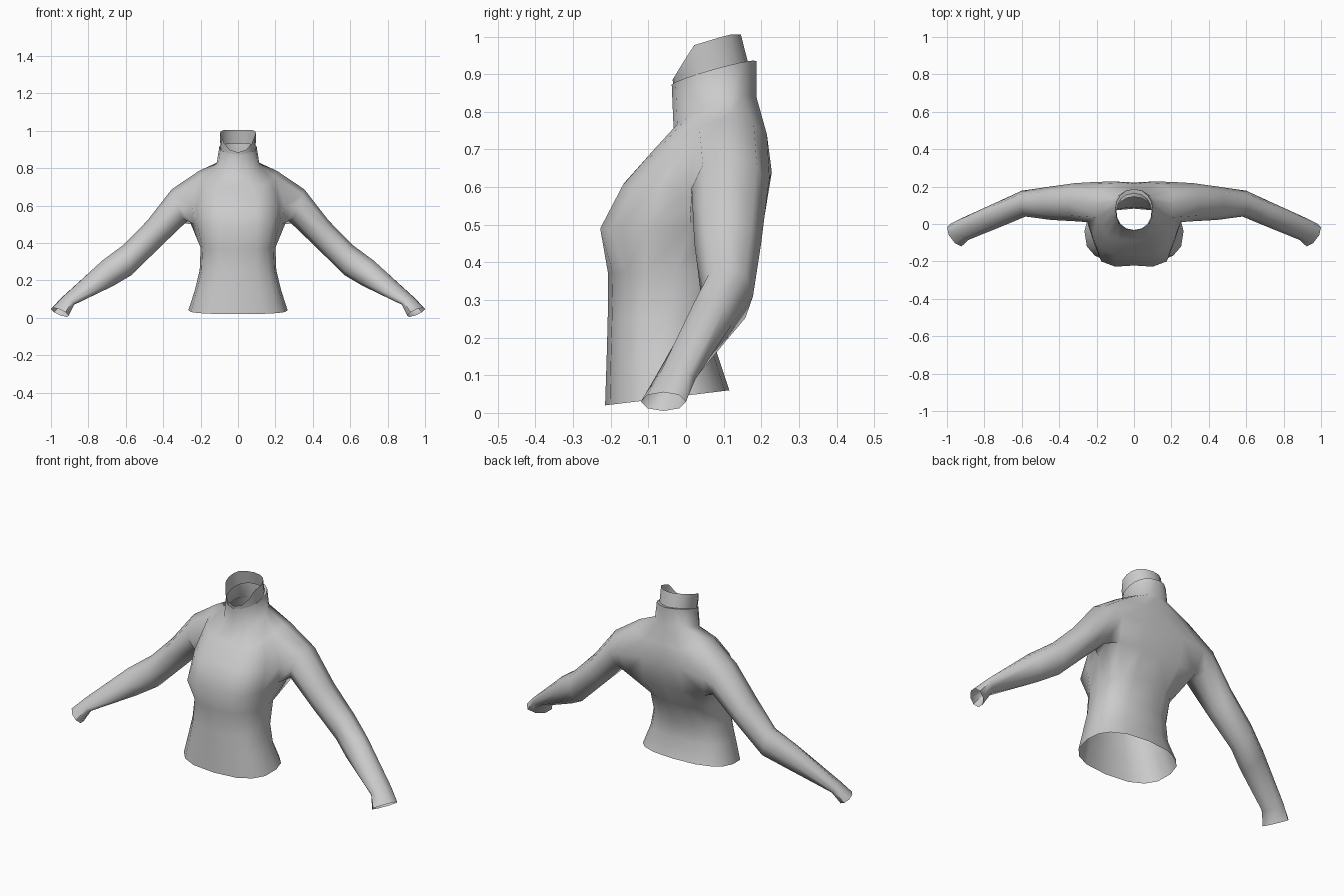
import bpy
import bmesh
import math
from mathutils import Vector

if "Cube" in bpy.data.objects:
    bpy.data.objects.remove(bpy.data.objects["Cube"])

# One knit grey for the whole garment
knit = bpy.data.materials.new("knit_grey")
knit.diffuse_color = (0.6, 0.6, 0.6, 1)
knit.use_nodes = True
knit.node_tree.nodes["Principled BSDF"].inputs["Base Color"].default_value = knit.diffuse_color

ANGLES = [0, 25, 48, 70, 92, 112, 132, 156, 180]


def half_ring(w, front, back, z_front, z_back, power=0.8, bump=0.0):
    """Right half of a rounded cross-section, from centre front to centre back."""
    points = []
    for a in ANGLES:
        s, c = math.sin(math.radians(a)), math.cos(math.radians(a))
        t = (1 - math.copysign(abs(c) ** power, c)) / 2
        points.append(Vector((w * max(s, 0) ** power if 0 < a < 180 else 0,
                              front + (back - front) * t,
                              z_front + (z_back - z_front) * t + bump * s)))
    return points


def add_ring(bm, points):
    return [bm.verts.new(p) if p else None for p in points]


def skin(bm, a, b, closed=False):
    """Quads between two rings, skipping the open gaps."""
    n = len(a)
    for i in range(n if closed else n - 1):
        j = (i + 1) % n
        corners = (a[i], a[j], b[j], b[i])
        if None not in corners:
            bm.faces.new(corners)


def finish(bm, name):
    bmesh.ops.recalc_face_normals(bm, faces=bm.faces[:])
    mesh = bpy.data.meshes.new(name)
    bm.to_mesh(mesh)
    bm.free()
    mesh.materials.append(knit)
    obj = bpy.data.objects.new(name, mesh)
    bpy.context.collection.objects.link(obj)
    mirror = obj.modifiers.new("mirror", 'MIRROR')
    mirror.use_clip = True
    mirror.merge_threshold = 0.002
    bpy.ops.object.select_all(action='DESELECT')
    obj.select_set(True)
    bpy.context.view_layer.objects.active = obj
    bpy.ops.object.modifier_apply(modifier="mirror")
    bpy.ops.object.shade_smooth_by_angle(angle=math.radians(65))


# Body: hem to ribs
bm = bmesh.new()
lower = [half_ring(0.265, -0.215, 0.115, 0.02, 0.06),
         half_ring(0.23, -0.211, 0.082, 0.14, 0.16),
         half_ring(0.205, -0.208, 0.09, 0.25, 0.26),
         half_ring(0.20, -0.207, 0.135, 0.37, 0.38)]

# Body: chest, armhole middle and shoulder line
chest = [(0, -.222, .49), (.1, -.228, .49), (.175, -.2, .485), (.215, -.1, .485),
         (.235, .01, .5), (.262, .1, .525), (.24, .18, .5), (.12, .205, .5), (0, .195, .5)]
upper_chest = [(0, -.165, .61), (.1, -.168, .605), (.17, -.14, .6), (.22, -.07, .6),
               (.25, .01, .6), None, (.26, .222, .62), (.12, .228, .64), (0, .222, .64)]
shoulder = [(0, -.085, .7), (.08, -.085, .7), (.14, -.065, .71), (.175, -.02, .735),
            (.2, .035, .76), (.21, .11, .785), (.2, .18, .765), (.11, .215, .74), (0, .215, .74)]

# Neck
neck = [half_ring(0.115, -0.033, 0.187, 0.755, 0.84, 0.95, 0.02),
        half_ring(0.1, -0.038, 0.187, 0.872, 0.935, 0.95, 0.01)]

rings = [add_ring(bm, r) for r in lower + [chest, upper_chest, shoulder] + neck]
for a, b in zip(rings, rings[1:]):
    skin(bm, a, b)

# Sleeve, starting from the armhole edge (top, back, bottom, front)
A, B, C = rings[4:7]
previous = [C[5], C[6], B[6], A[6], A[5], A[4], B[4], C[4]]
# top x, top z, bottom x, bottom z, front y, back y, forward lean
SLEEVE = [(.355, .687, .285, .505, .015, .218, 0),
          (.485, .52, .41, .385, .022, .2, 0),
          (.61, .392, .57, .228, .04, .178, .01),
          (.725, .307, .665, .172, .0, .125, .02),
          (.935, .113, .885, .066, -.085, .025, .025),
          (.99, .055, .915, .005, -.12, 0, .03)]
for tx, tz, bx, bz, front, back, lean in SLEEVE:
    ring = []
    for k in range(8):
        c, s = math.cos(k * math.pi / 4), math.sin(k * math.pi / 4)
        ring.append(Vector(((tx + bx) / 2 + (tx - bx) / 2 * c + lean * s,
                            (front + back) / 2 + (back - front) / 2 * s,
                            (tz + bz) / 2 + (tz - bz) / 2 * c)))
    ring = add_ring(bm, ring)
    skin(bm, previous, ring, closed=True)
    previous = ring
finish(bm, "sweater_body")

# Inner collar band, tall at the back and dipping at the front
bm = bmesh.new()
base = half_ring(0.094, -0.032, 0.165, 0.868, 0.93, 0.95, 0.01)
top = half_ring(0.097, -0.036, 0.146, 0, 0, 0.95)
for p in top:
    if p.y < 0.02:
        p.z = 0.885 + (p.y + 0.036) / 0.056 * 0.092
    else:
        p.z = min(1.005, 0.977 + (p.y - 0.02) * 0.3)
rim = neck[1]
collar = [add_ring(bm, r) for r in (rim, base, top)]
for a, b in zip(collar, collar[1:]):
    skin(bm, a, b)
finish(bm, "collar_band")
